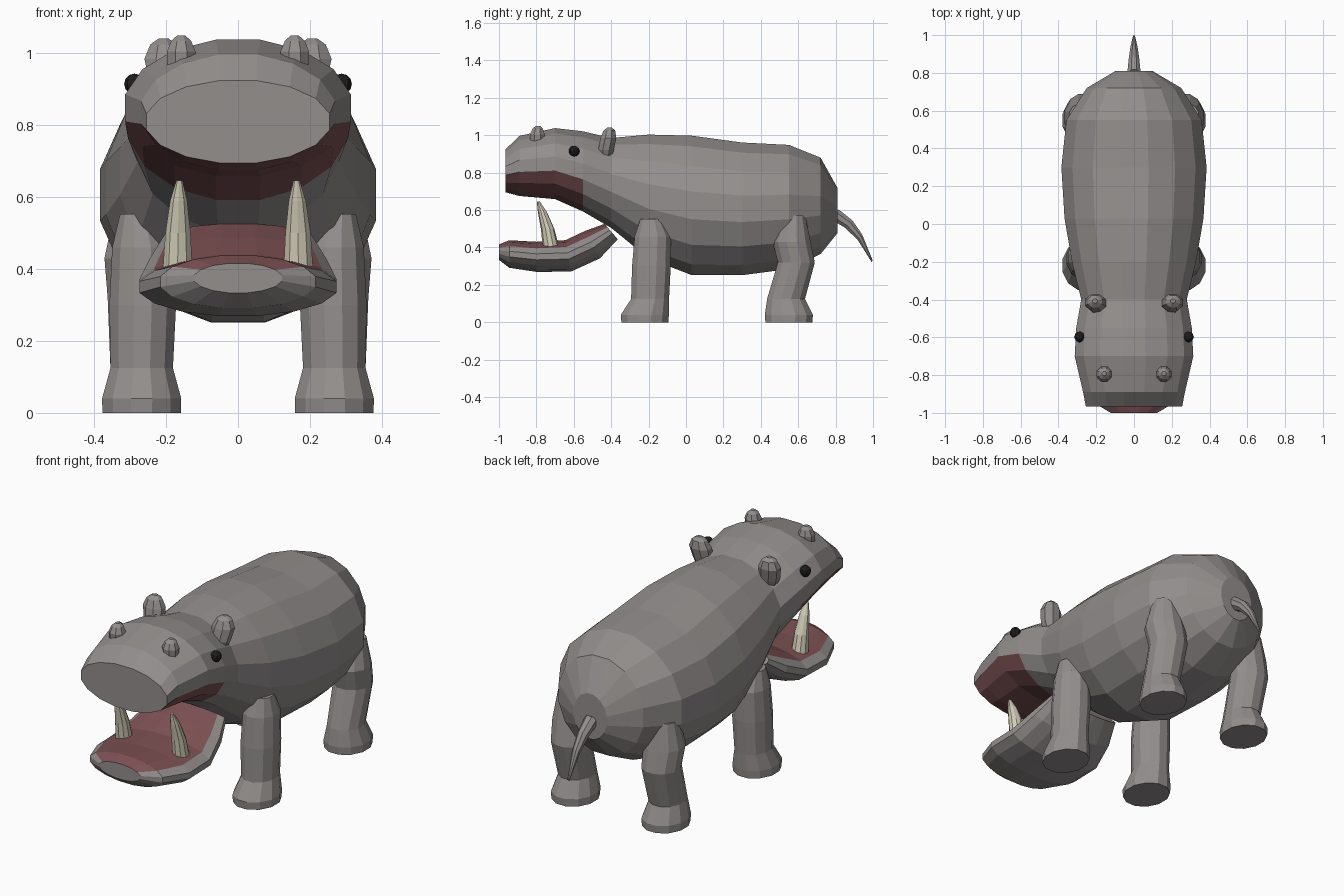
import bpy, bmesh, math
from mathutils import Vector

if "Cube" in bpy.data.objects:
    bpy.data.objects.remove(bpy.data.objects["Cube"])


def material(name, rgb):
    m = bpy.data.materials.new(name)
    m.diffuse_color = (*rgb, 1)
    m.use_nodes = True
    m.node_tree.nodes["Principled BSDF"].inputs["Base Color"].default_value = m.diffuse_color
    return m


HIDE = material("hide", (0.29, 0.272, 0.265))
MOUTH = material("mouth", (0.20, 0.08, 0.085))
IVORY = material("ivory", (0.66, 0.62, 0.48))
BLACK = material("black", (0.012, 0.012, 0.012))


def loft(name, rings, sides, mats=(HIDE,), paint=None):
    """Rings are (x, y, z, rx, rb, tilt); tilt 0 = upright ring, 90 = level ring.
    paint(ring, angle) marks the faces that take the second material."""
    bm = bmesh.new()
    step = 2 * math.pi / sides
    loops = []
    for x, y, z, rx, rb, tilt in rings:
        t = math.radians(tilt)
        up = Vector((0, -math.sin(t), math.cos(t))) * rb
        loops.append([bm.verts.new(Vector((x + rx * math.cos((i + .5) * step), y, z))
                                   + up * math.sin((i + .5) * step)) for i in range(sides)])
    for r, (a, b) in enumerate(zip(loops, loops[1:])):
        for i in range(sides):
            j = (i + 1) % sides
            f = bm.faces.new((a[i], a[j], b[j], b[i]))
            if paint and paint(r, math.degrees((i + 1) * step)):
                f.material_index = 1
    bm.faces.new(loops[0])
    bm.faces.new(loops[-1])
    bmesh.ops.recalc_face_normals(bm, faces=bm.faces)
    me = bpy.data.meshes.new(name)
    bm.to_mesh(me)
    bm.free()
    for m in mats:
        me.materials.append(m)
    ob = bpy.data.objects.new(name, me)
    bpy.context.collection.objects.link(ob)
    return ob


# Body and upper head in one skin: y, bottom z, top z, half width
sections = [(-.965, .693, .927, .26), (-.89, .672, 1.0, .275), (-.70, .655, 1.042, .32),
            (-.55, .588, 1.025, .312), (-.40, .50, .99, .285), (-.20, .335, 1.01, .335),
            (.03, .245, 1.005, .375), (.30, .245, .968, .392), (.55, .278, .955, .365),
            (.72, .36, .885, .255), (.81, .475, .72, .10)]
loft("body", [(0, y, (b + t) / 2, w, (t - b) / 2, 0) for y, b, t, w in sections], 16,
     (HIDE, MOUTH), lambda r, a: r < 3 and 200 < a < 340)

# Open lower jaw with mouth lining on top
jaw = [(-1.0, .375, .125, .042, 0), (-.945, .365, .22, .075, 0), (-.80, .35, .28, .082, 0),
       (-.63, .355, .28, .087, 10), (-.50, .415, .25, .085, 28), (-.40, .485, .21, .055, 40)]
loft("lower_jaw", [(0, *p) for p in jaw], 16, (HIDE, MOUTH), lambda r, a: 40 < a < 140)

# Tail
tail = [(.79, .58, .038, -50), (.87, .525, .03, -45), (.93, .455, .021, -35), (.995, .327, .006, -28)]
loft("tail", [(0, y, z, r, r, t + 0) for y, z, r, t in tail], 8)

# Paired parts: level rings given as x, y, z, rx, ry
front_leg = [(.268, -.22, 0, .113, .13), (.268, -.22, .04, .114, .133), (.268, -.192, .125, .09, .105),
             (.265, -.185, .30, .096, .107), (.265, -.178, .46, .088, .10), (.275, -.185, .553, .055, .06)]
back_leg = [(.268, .55, 0, .113, .13), (.268, .55, .04, .114, .133), (.268, .535, .125, .09, .105),
            (.268, .59, .32, .098, .102), (.27, .565, .43, .105, .105), (.275, .575, .57, .07, .065)]
ear = [(.19, -.43, .87, .036, .034), (.195, -.428, .92, .055, .045), (.205, -.415, .985, .06, .046),
       (.207, -.41, 1.025, .04, .034), (.207, -.408, 1.042, .014, .012)]
nostril = [(.158, -.795, .96, .04, .04), (.158, -.795, 1.005, .043, .043),
           (.158, -.793, 1.035, .03, .03), (.158, -.792, 1.05, .012, .012)]
tusk = [(.168, -.722, .40, .043, .044), (.167, -.74, .50, .037, .036),
        (.165, -.768, .59, .025, .024), (.163, -.79, .647, .009, .008)]

for name, rings, sides, mat in (("front_leg", front_leg, 12, HIDE), ("back_leg", back_leg, 12, HIDE),
                                ("ear", ear, 8, HIDE), ("nostril", nostril, 8, HIDE),
                                ("tusk", tusk, 10, IVORY)):
    for side, s in (("left", 1), ("right", -1)):
        loft(f"{name}_{side}", [(s * x, y, z, rx, ry, 90) for x, y, z, rx, ry in rings], sides, (mat,))

# Eyes
for side, s in (("left", 1), ("right", -1)):
    bpy.ops.mesh.primitive_uv_sphere_add(segments=8, ring_count=6, radius=.029,
                                         location=(s * .288, -.598, .915))
    eye = bpy.context.object
    eye.name = f"eye_{side}"
    eye.data.materials.append(BLACK)
